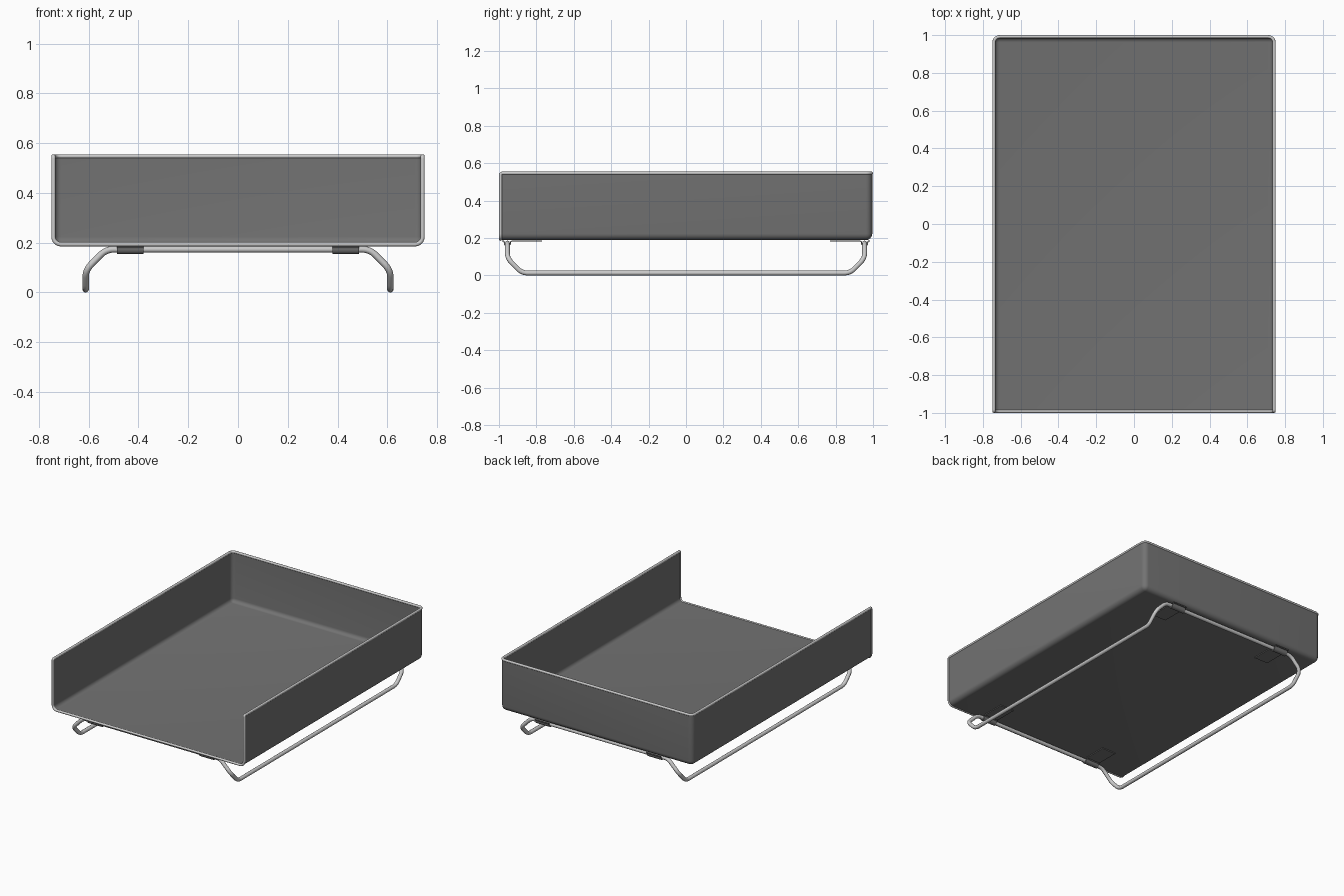
import bpy, bmesh
from math import cos, sin, pi, radians
from mathutils import Vector

if "Cube" in bpy.data.objects:
    bpy.data.objects.remove(bpy.data.objects["Cube"])

sheet_mat = bpy.data.materials.new("dark_sheet")
sheet_mat.diffuse_color = (0.17, 0.17, 0.17, 1)
sheet_mat.use_nodes = True
sheet_mat.node_tree.nodes["Principled BSDF"].inputs["Base Color"].default_value = sheet_mat.diffuse_color


def rounded(points, cuts, steps=6):
    """Closed path with an arc at every corner, cut = tangent length."""
    out = []
    for i, p in enumerate(points):
        p = Vector(p)
        u = (Vector(points[i - 1]) - p).normalized()
        v = (Vector(points[(i + 1) % len(points)]) - p).normalized()
        t, half = cuts[i], u.angle(v) / 2
        centre = p + (u + v).normalized() * t / cos(half)
        a, b = p + u * t - centre, p + v * t - centre
        out += [centre + a.slerp(b, k / steps).normalized() * a.length
                for k in range(steps + 1)]
    return out


def wire(name, pts, radius):
    cu = bpy.data.curves.new(name, 'CURVE')
    cu.dimensions = '3D'
    cu.bevel_depth = radius
    cu.bevel_resolution = 4
    sp = cu.splines.new('POLY')
    sp.points.add(len(pts) - 1)
    for q, p in zip(sp.points, pts):
        q.co = (*p, 1)
    sp.use_cyclic_u = True
    sp.use_smooth = True
    ob = bpy.data.objects.new(name, cu)
    bpy.context.collection.objects.link(ob)
    return ob


def sheet(name, bm, thickness):
    me = bpy.data.meshes.new(name)
    bm.to_mesh(me)
    bm.free()
    ob = bpy.data.objects.new(name, me)
    bpy.context.collection.objects.link(ob)
    me.materials.append(sheet_mat)
    bpy.ops.object.select_all(action='DESELECT')
    bpy.context.view_layer.objects.active = ob
    ob.select_set(True)
    m = ob.modifiers.new("thickness", 'SOLIDIFY')
    m.thickness, m.offset = thickness, 0
    bpy.ops.object.modifier_apply(modifier=m.name)
    bpy.ops.object.shade_smooth_by_angle(angle=radians(35))
    return ob


X, Y, Z0, Z1, R = 0.7415, 0.9915, 0.1935, 0.5465, 0.03

# tray: box without top and front, rounded folds
bm = bmesh.new()
bmesh.ops.create_cube(bm, size=1)
for v in bm.verts:
    v.co = (v.co.x * 2 * X, v.co.y * 2 * Y, Z1 if v.co.z > 0 else Z0)
bm.normal_update()
bmesh.ops.delete(bm, geom=[f for f in bm.faces if f.normal.z > .5 or f.normal.y < -.5],
                 context='FACES')
folds = [e for e in bm.edges if len(e.link_faces) == 2]
bmesh.ops.bevel(bm, geom=folds, offset=R, segments=6, profile=0.5, affect='EDGES')
sheet("tray", bm, 0.009)

# rolled rim along every open edge
rim = [(-X, -Y, Z1), (-X, -Y, Z0), (X, -Y, Z0), (X, -Y, Z1), (X, Y, Z1), (-X, Y, Z1)]
wire("rim", rounded(rim, [.009, R, R, .009, R, R]), 0.0085)

# bent wire base, one closed loop
BY, BZ, r, LX = 0.955, 0.173, 0.013, 0.612
corner = [(LX - .082, BY, BZ), (LX, BY, BZ - .082), (LX, BY - .078, r)]
path = []
for sx, sy, order in ((1, -1, 1), (1, 1, -1), (-1, 1, 1), (-1, -1, -1)):
    path += [(x * sx, y * sy, z) for x, y, z in corner[::order]]
wire("wire_base", rounded(path, [.03, .035, .03] * 4), r)

# clips: strap folded round the wire, with a plate under the tray
CR, PZ = 0.0165, 0.1845
profile = [(0.77, PZ), (BY - CR - .008, PZ), (BY - CR, PZ - .006)]
profile += [(BY - CR * cos(pi * k / 8), BZ - CR * sin(pi * k / 8)) for k in range(9)]
profile += [(BY + CR, PZ - .006), (BY + CR + .004, PZ), (0.985, PZ)]
for sx, side in ((-1, "left"), (1, "right")):
    for sy, end in ((-1, "front"), (1, "back")):
        bm = bmesh.new()
        rows = [[bm.verts.new((sx * x, sy * y, z)) for y, z in profile] for x in (.38, .487)]
        for i in range(len(profile) - 1):
            bm.faces.new((rows[0][i], rows[0][i + 1], rows[1][i + 1], rows[1][i]))
        bmesh.ops.recalc_face_normals(bm, faces=bm.faces)
        sheet(f"clip_{end}_{side}", bm, 0.006)
